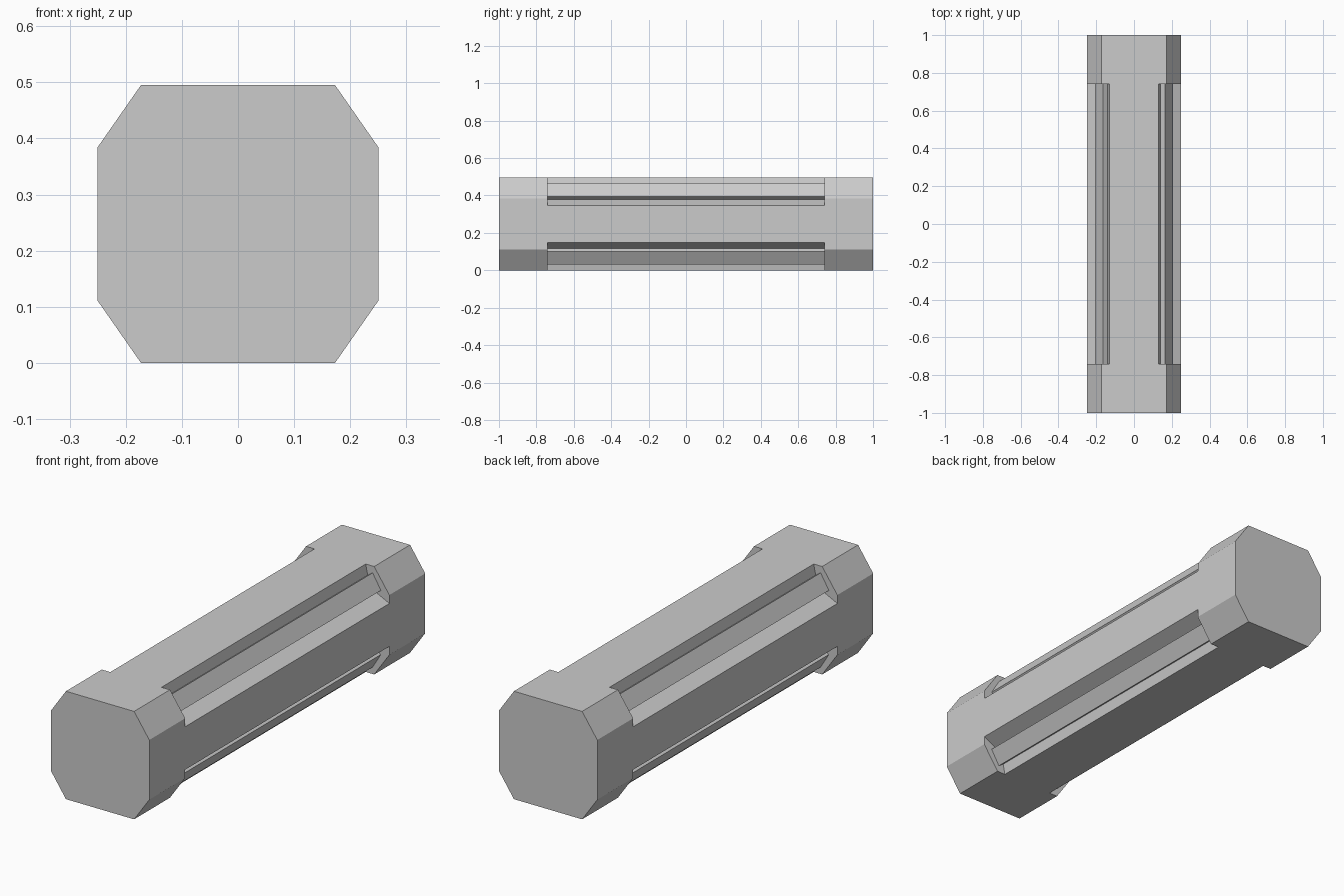
import bpy, bmesh

if "Cube" in bpy.data.objects:
    bpy.data.objects.remove(bpy.data.objects["Cube"])

H = 0.2475          # half height, also the axis height


def prism(name, profile, y0, y1):
    """Extrude an (x, height above axis) outline along y."""
    bm = bmesh.new()
    face = bm.faces.new([bm.verts.new((x, y0, z + H)) for x, z in profile])
    ext = bmesh.ops.extrude_face_region(bm, geom=[face])
    verts = [g for g in ext["geom"] if isinstance(g, bmesh.types.BMVert)]
    bmesh.ops.translate(bm, verts=verts, vec=(0, y1 - y0, 0))
    bmesh.ops.recalc_face_normals(bm, faces=bm.faces)
    mesh = bpy.data.meshes.new(name)
    bm.to_mesh(mesh)
    bm.free()
    obj = bpy.data.objects.new(name, mesh)
    bpy.context.collection.objects.link(obj)
    return obj


def four_way(quarter):
    """Mirror an upper-right outline (top to side) into a closed loop."""
    right = quarter + [(x, -z) for x, z in reversed(quarter)]
    return right + [(-x, z) for x, z in reversed(right)]


# Octagonal end blocks
end_outline = four_way([(0.173, H), (0.25, 0.137)])
prism("front_end_block", end_outline, -1.0, -0.74)
prism("back_end_block", end_outline, 0.74, 1.0)

# Core with a channel cut along each corner
core_outline = four_way([(0.13, H), (0.143, 0.185), (0.175, 0.135), (0.25, 0.0985)])
prism("channelled_core", core_outline, -0.74, 0.74)

# Slanted strip sitting in each channel
strip = [(0.165, 0.2165), (0.207, 0.147), (0.166, 0.118), (0.124, 0.188)]
for sx, side in ((1, "right"), (-1, "left")):
    for sz, level in ((1, "upper"), (-1, "lower")):
        prism(f"{level}_{side}_strip", [(sx * x, sz * z) for x, z in strip], -0.74, 0.74)
